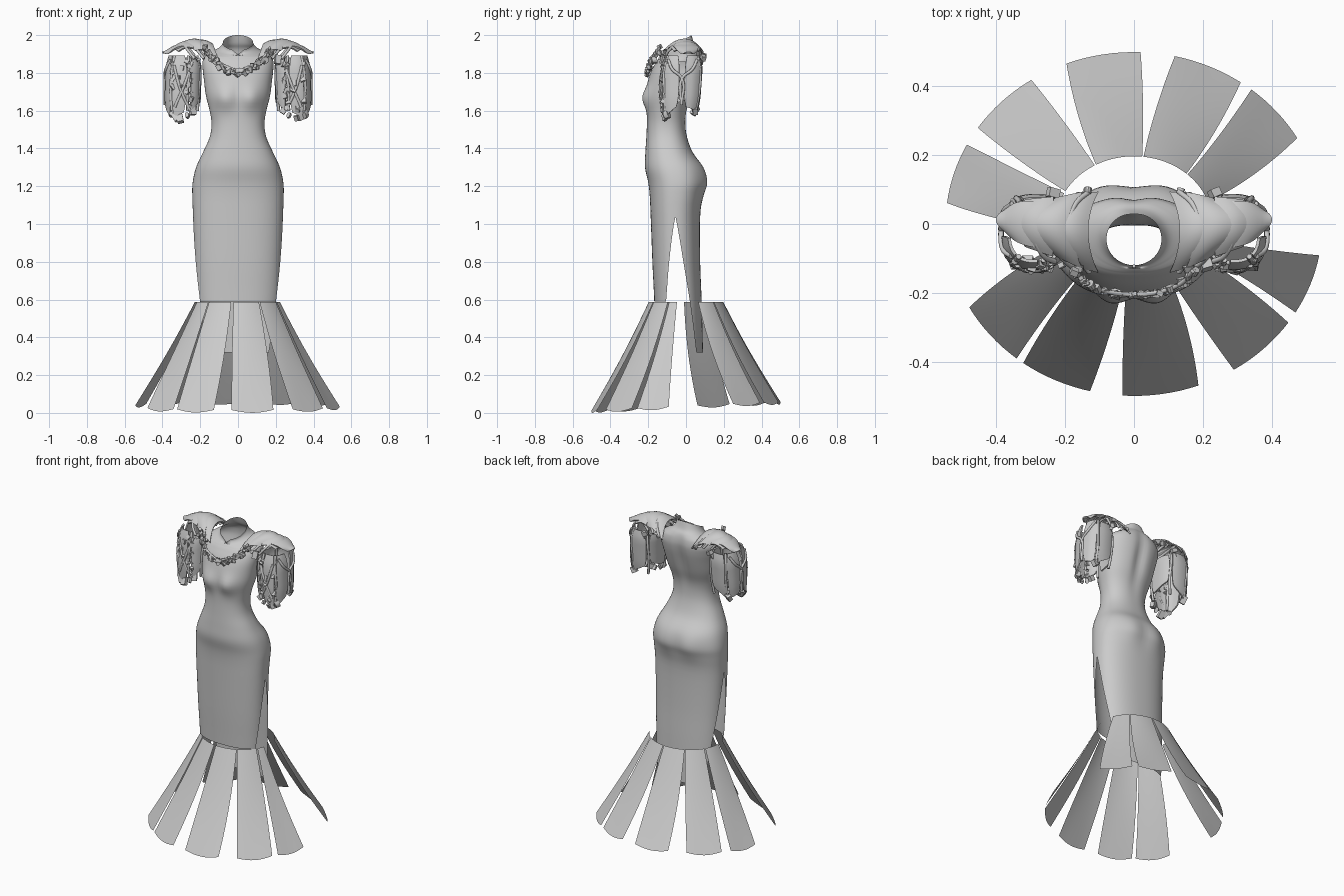
import bpy, bmesh, math, random
from mathutils import Vector, Matrix, Euler

if "Cube" in bpy.data.objects:
    bpy.data.objects.remove(bpy.data.objects["Cube"])
random.seed(4)


def finish(name, bm, thick=0, angle=40):
    bmesh.ops.remove_doubles(bm, verts=bm.verts, dist=0.0004)
    bmesh.ops.recalc_face_normals(bm, faces=bm.faces)
    me = bpy.data.meshes.new(name)
    bm.to_mesh(me)
    bm.free()
    me.shade_smooth()
    me.set_sharp_from_angle(angle=math.radians(angle))
    ob = bpy.data.objects.new(name, me)
    bpy.context.collection.objects.link(ob)
    if thick:
        m = ob.modifiers.new("thickness", 'SOLIDIFY')
        m.thickness, m.offset = thick, 0
        e = ob.modifiers.new("crisp_edges", 'EDGE_SPLIT')
        e.split_angle = math.radians(angle)
    return ob


def add_grid(bm, rows):
    vs = [[bm.verts.new(p) for p in r] for r in rows]
    for a, b in zip(vs, vs[1:]):
        for i in range(len(a) - 1):
            bm.faces.new((a[i], a[i + 1], b[i + 1], b[i]))


def patch(name, f, nu, nv, thick):
    bm = bmesh.new()
    add_grid(bm, [[f(i / nu, j / nv) for i in range(nu + 1)] for j in range(nv + 1)])
    return finish(name, bm, thick)


def tube(name, pts, r):
    cu = bpy.data.curves.new(name, 'CURVE')
    cu.dimensions, cu.bevel_depth, cu.bevel_resolution = '3D', r, 2
    cu.resolution_u, cu.use_fill_caps = 6, True
    sp = cu.splines.new('BEZIER')
    sp.bezier_points.add(len(pts) - 1)
    for b, p in zip(sp.bezier_points, pts):
        b.co = p
        b.handle_left_type = b.handle_right_type = 'AUTO'
    ob = bpy.data.objects.new(name, cu)
    bpy.context.collection.objects.link(ob)


def bits(name, pts, size):
    # cluster of small blocks and discs
    bm = bmesh.new()
    for k, p in enumerate(pts):
        rot = Euler([random.uniform(-.6, .6) for _ in range(3)]).to_matrix().to_4x4()
        s = size * random.uniform(.7, 1.3)
        m = Matrix.Translation(p) @ rot @ Matrix.Diagonal((s, s * .8, s * random.uniform(.7, 1.6), 1))
        if k % 3:
            bmesh.ops.create_cube(bm, size=1, matrix=m)
        else:
            bmesh.ops.create_cone(bm, cap_ends=True, segments=10, radius1=.6, radius2=.5, depth=1,
                                  matrix=m @ Matrix.Rotation(math.pi / 2, 4, 'X'))
    finish(name, bm, angle=30)


def catmull(tab, n):
    out = []
    for i in range(len(tab) - 1):
        p = [Vector(tab[max(0, min(len(tab) - 1, i + k))]) for k in (-1, 0, 1, 2)]
        for j in range(n):
            t = j / n
            out.append(p[1] + .5 * t * (p[2] - p[0] + t * (2 * p[0] - 5 * p[1] + 4 * p[2] - p[3]
                       + t * (3 * (p[1] - p[2]) + p[3] - p[0]))))
    return out + [Vector(tab[-1])]


# dress body: z, half width, front y, back y
body = [(.32, .215, -.16, .09), (.59, .222, -.168, .083), (.8, .23, -.178, .075), (1.04, .238, -.187, .075),
        (1.15, .242, -.192, .09), (1.22, .24, -.2, .104), (1.3, .222, -.217, .09), (1.38, .185, -.215, .035),
        (1.46, .15, -.21, .006), (1.53, .14, -.207, -.002), (1.6, .15, -.207, .006), (1.68, .17, -.21, .035),
        (1.76, .18, -.2, .06), (1.82, .187, -.18, .075), (1.87, .185, -.15, .08), (1.905, .15, -.135, .07),
        (1.925, .105, -.125, .05), (1.945, .085, -.12, .038), (1.96, .08, -.12, .032)]


def slit(z):
    return 0 if z > 1.035 else .47 * (1.04 - z) / .45


def ring(row, sign):
    z, hw, yf, yb = row
    cy, ry, d, n = (yf + yb) / 2, (yb - yf) / 2, slit(z), 36
    e = 2 / (2.3 if z < 1.9 else 2.0)
    pts = []
    for i in range(n + 1):
        a = d + (math.pi - 2 * d) * i / n
        c, s = math.cos(a), sign * math.sin(a)
        x = hw * math.copysign(abs(c) ** e, c)
        y = cy + ry * math.copysign(abs(s) ** e, s)
        g = lambda x0, z0, w, h: math.exp(-((abs(x) - x0) / w) ** 2 - ((z - z0) / h) ** 2)
        y += abs(s) * (-.03 * g(.075, 1.665, .06, .06) if sign < 0
                       else .014 * g(.09, 1.22, .07, .08) - .018 * g(0, 1.76, .035, .15))
        tilt = max(0, min(1, (z - 1.87) / .08)) * .04
        pts.append((x, y, z + tilt * s))
    return pts


rows = catmull(body, 4)
bm = bmesh.new()
add_grid(bm, [ring(r, 1) for r in rows])
add_grid(bm, [ring(r, -1) for r in rows if r[0] > .585])
# V notch at the collar front
for v in bm.verts:
    if v.co.z > 1.895 and v.co.y < -.09 and abs(v.co.x) < .03:
        v.co.z -= .022 * (1 - abs(v.co.x) / .03)
finish("dress_body", bm, 0, 60)

# ten flared skirt petals: inner start, inner end, outer start, outer end (degrees)
petals = [[(19, 47, 30, 51.5), (48, 83, 55.5, 77.5), (84, 119, 88, 111), (120, 151, 123, 146), (153, 183, 152.5, 173)],
          [(18, 47, 29, 51.5), (48, 81, 54, 76.5), (84, 119, 86.5, 110), (120, 151, 122, 145), (153, 166, 149, 169.5)]]
for h in (0, 1):
    for a0, a1, b0, b1 in petals[h]:
        def f(u, v):
            a = math.radians(180 * h + (a0 + (a1 - a0) * u) * (1 - v) + (b0 + (b1 - b0) * u) * v)
            w = v - .03 * math.sin(math.pi * v)
            rx, ry = .228 + (.548 - .228) * w, .197 + (.5 - .197) * w
            zb = .037 + .022 * math.sin(a) - .015 * math.sin(math.pi * u)
            return (rx * math.cos(a), ry * math.sin(a), .588 + (zb - .588) * v)
        patch("skirt_petal", f, 8, 12, 0)

for s in (1, -1):
    # overlapping swept shoulder plates: x start, x end, half depth start, half depth end, lift
    plates = [(.135, .22, .115, .105, 0), (.18, .285, .11, .082, .004), (.235, .345, .085, .066, 0), (.285, .4, .066, .06, 0)]
    for k, (x0, x1, w0, w1, lift) in enumerate(plates):
        def f(u, v):
            t = 2 * v - 1
            x = x0 + (x1 - x0) * u * (1 - .28 * t * t) - (.03 * t * t if k < 2 else 0)
            w = (w0 + (w1 - w0) * u) * (1 if k < 3 else math.sqrt(max(0.05, 1 - .75 * u ** 3)))
            crown = 1.93 + .038 * math.sin(math.pi * min(1, (x - .08) / .3)) - .012 * max(0, (x - .3) / .09)
            return (s * x, -.012 + .025 * (x - .2) / .2 + w * t,
                    crown + lift + .008 * math.sin(u * math.pi) - .003 * k - (.07 - .018 * k) * abs(t) ** 2)
        patch("shoulder_plate", f, 8, 12, .009)
    # raised ridges and straps over the shoulder
    for dx in (0, .05, .1):
        tube("shoulder_ridge", [(s * (.13 + dx), .095 - dx * .3, 1.89), (s * (.175 + dx), .05, 1.945),
                                (s * (.19 + dx), -.02, 1.964 - dx * .12), (s * (.165 + dx), -.09, 1.92),
                                (s * (.13 + dx), -.14 + dx * .3, 1.875)], .008)
    bits("shoulder_bolts", [(s * .135, .095, 1.89), (s * .235, .09, 1.88),
                            (s * .245, .08, 1.855), (s * .16, -.13, 1.9), (s * .21, -.12, 1.87)], .026)

    # sleeve cage panels around the upper arm: angle range, top z, bottom z at each edge
    def arm(a, z, off=0):
        a = math.radians(a)
        t = (1.9 - z) / .34
        c, n = math.cos(a), math.sin(a)
        r = 1 + off - .2 * max(0, 1 - t * 5) - .12 * max(0, t - .7) / .3
        rn = r - (.16 * t if n > 0 else 0)
        return (s * (.287 + .008 * t + .092 * r * math.copysign(abs(c) ** .75, c)),
                -.018 - .008 * t + .108 * rn * math.copysign(abs(n) ** .75, n), z)
    for a0, a1, zt, z0, z1 in [(-52, -4, 1.89, 1.57, 1.62), (4, 58, 1.89, 1.62, 1.60), (66, 118, 1.88, 1.60, 1.66),
                               (130, 200, 1.86, 1.68, 1.64), (210, 250, 1.88, 1.64, 1.60), (264, 300, 1.89, 1.59, 1.56)]:
        def f(u, v):
            zb = z0 + (z1 - z0) * u
            uu = .5 + (u - .5) * (1 - .22 * (2 * v - 1) ** 4)
            return arm(a0 + (a1 - a0) * uu, zt + (zb - zt) * v)
        patch("sleeve_panel", f, 3, 8, .009)
    # Y shaped trim on the outer side and rods in the gaps
    for side in (-42, 45):
        tube("sleeve_trim", [arm(side, 1.87, .05), arm(side * .5, 1.82, .06), arm(0, 1.77, .05), arm(0, 1.63, .04)], .008)
    for a in (-56, 62, 124, 205, 257):
        tube("sleeve_rod", [arm(a, 1.89, -.02), arm(a, 1.8, .02), arm(a + 4, 1.7, .01), arm(a, 1.6, 0)], .008)
    # diagonal braces on the front
    tube("front_brace", [arm(245, 1.86, .03), arm(265, 1.76, .05), arm(290, 1.62, .04)], .008)
    tube("front_brace", [arm(296, 1.84, .03), arm(275, 1.72, .05), arm(250, 1.6, .04)], .008)
    bits("sleeve_fittings", [arm(random.choice((-58, 250, 257, 262, 275)) + random.uniform(-6, 6),
                                 random.uniform(1.6, 1.86), .01) for _ in range(22)], .019)
    bits("sleeve_hem_clasps", [arm(a, z, -.04) for a, z in ((257, 1.575), (275, 1.56), (290, 1.565), (-50, 1.58),
                                                            (235, 1.6), (60, 1.6))], .026)

# collar chain
chain = [(.17, -.135, 1.915), (.145, -.165, 1.875), (.1, -.188, 1.835), (.05, -.2, 1.81), (0, -.203, 1.795)]
full = chain + [(-x, y, z) for x, y, z in chain[-2::-1]]
for d in (0, .02):
    tube("collar_chain", [(x, y - .002, z + d) for x, y, z in full], .007)
dense = [tuple(p) for p in catmull(full, 5)]
bits("collar_links", [(x + random.uniform(-.006, .006), y - .004, z + random.uniform(-.01, .025)) for x, y, z in dense], .018)
bits("collar_pendants", [(x, y - .004, z - .006) for x, y, z in full[1:-1]], .026)
# neck trim under the collar
tube("neck_seam", [(.0, -.128, 1.885), (0, -.122, 1.9)], .005)
